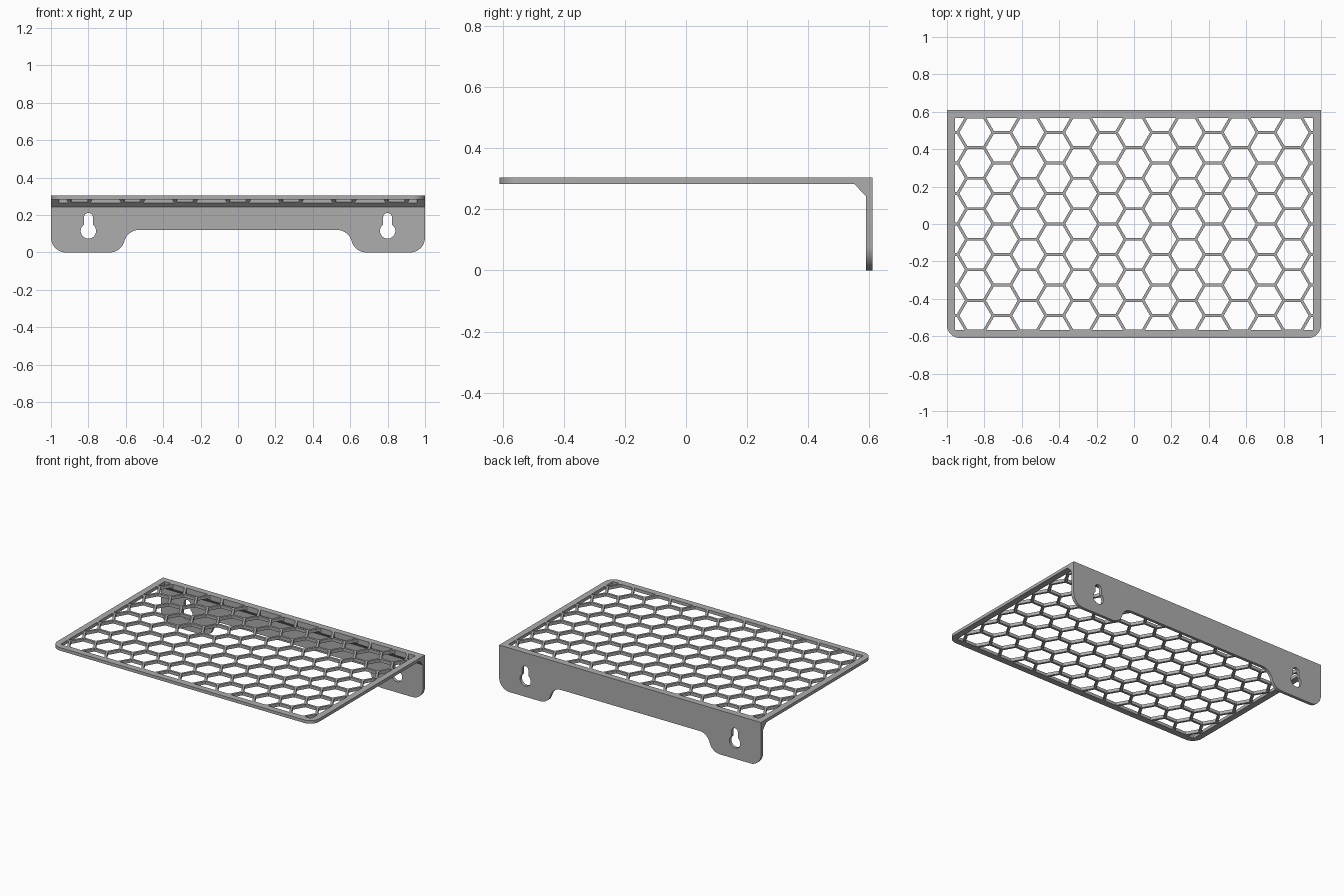
import bpy, bmesh
from math import sin, cos, radians, sqrt
from mathutils import Vector

if "Cube" in bpy.data.objects:
    bpy.data.objects.remove(bpy.data.objects["Cube"])

DEPTH, TOP, THICK = 0.61, 0.304, 0.021
PITCH, WALL = 0.1632, 0.0155          # honeycomb spacing and rib width
INNER_X, INNER_Y = 0.957, 0.567       # frame opening

grey = bpy.data.materials.new("grey plastic")
grey.use_nodes = True
grey.diffuse_color = (0.42, 0.42, 0.42, 1)
grey.node_tree.nodes["Principled BSDF"].inputs["Base Color"].default_value = (0.42, 0.42, 0.42, 1)


def arc(cx, cy, r, start, end, steps=10):
    angles = [radians(start + (end - start) * i / steps) for i in range(steps + 1)]
    return [(cx + r * cos(a), cy + r * sin(a)) for a in angles]


def prisms(name, outlines, axis, low, high):
    """Extrude closed 2D outlines along one axis into a single object."""
    place = {"x": lambda a, b, h: (h, a, b),
             "y": lambda a, b, h: (a, h, b),
             "z": lambda a, b, h: (a, b, h)}[axis]
    shift = Vector(place(0, 0, high - low))
    bm = bmesh.new()
    for outline in outlines:
        face = bm.faces.new([bm.verts.new(place(a, b, low)) for a, b in outline])
        grown = bmesh.ops.extrude_face_region(bm, geom=[face], use_keep_orig=True)["geom"]
        bmesh.ops.translate(bm, vec=shift,
                            verts=[v for v in grown if isinstance(v, bmesh.types.BMVert)])
    bmesh.ops.recalc_face_normals(bm, faces=bm.faces)
    mesh = bpy.data.meshes.new(name)
    bm.to_mesh(mesh)
    bm.free()
    obj = bpy.data.objects.new(name, mesh)
    bpy.context.collection.objects.link(obj)
    mesh.materials.append(grey)
    return obj


def carve(body, cutter, operation):
    """Apply a boolean and discard the cutter."""
    mod = body.modifiers.new("carve", "BOOLEAN")
    mod.object, mod.operation, mod.solver = cutter, operation, "EXACT"
    bpy.context.view_layer.objects.active = body
    bpy.ops.object.modifier_apply(modifier=mod.name)
    bpy.data.objects.remove(cutter)


def clip(points, axis, limit, sign):
    """Keep the part of a polygon where sign * coordinate <= limit."""
    kept = []
    for p, q in zip(points, points[1:] + points[:1]):
        dp, dq = limit - sign * p[axis], limit - sign * q[axis]
        if dp >= 0:
            kept.append(p)
        if dp * dq < 0:
            t = dp / (dp - dq)
            kept.append((p[0] + t * (q[0] - p[0]), p[1] + t * (q[1] - p[1])))
    return kept


def mirrored(half):
    """Complete a symmetric outline from its +x half."""
    return half + [(-x, y) for x, y in reversed(half)]


# L-shaped body with a sloped fillet under the back edge
under, wall_front = TOP - THICK, DEPTH - THICK
profile = [(-DEPTH, under), (0.55, under), (wall_front, under - 0.04), (wall_front, 0),
           (DEPTH, 0), (DEPTH, TOP), (-DEPTH, TOP)]
shelf = prisms("honeycomb_shelf", [profile], "x", -1.02, 1.02)

# Plan outline: rounded front corners
plan = mirrored(arc(0.93, -DEPTH + 0.07, 0.07, -90, 0) + [(1, 0.7)])
carve(shelf, prisms("plan_cutter", [plan], "z", -0.1, 0.5), "INTERSECT")

# Back panel outline: two rounded tabs beside a raised middle
tabs = mirrored(arc(0.53, 0.04, 0.08, 90, 14.5) + arc(0.685, 0.08, 0.08, 194.5, 270)
                + arc(0.92, 0.08, 0.08, -90, 0) + [(1, 0.5)])
carve(shelf, prisms("tab_cutter", [tabs], "y", -0.8, 0.8), "INTERSECT")

# Keyhole slots for wall screws
keyholes = [[(side * 0.8 + x, z) for x, z in
             arc(0, 0.115, 0.041, 126, 414, 24) + arc(0, 0.187, 0.024, 0, 180, 12)]
            for side in (-1, 1)]
carve(shelf, prisms("keyhole_cutter", keyholes, "y", 0.5, 0.7), "DIFFERENCE")

# Honeycomb openings, trimmed to the frame
cells = []
radius = (PITCH - WALL) / sqrt(3)
for col in range(-7, 8):
    for row in range(-4, 5):
        cx = col * PITCH * sqrt(3) / 2
        cy = (row + 0.5 * (col % 2)) * PITCH
        cell = arc(cx, cy, radius, 0, 300, 5)
        for axis, limit in ((0, INNER_X), (1, INNER_Y)):
            for sign in (-1, 1):
                cell = clip(cell, axis, limit, sign)
        if len(cell) > 2:
            cells.append(cell)
carve(shelf, prisms("cell_cutter", cells, "z", 0.2, 0.4), "DIFFERENCE")

# Smooth rounded corners, keep hard edges
bpy.ops.object.select_all(action="DESELECT")
shelf.select_set(True)
bpy.context.view_layer.objects.active = shelf
bpy.ops.object.shade_smooth_by_angle(angle=radians(30))
